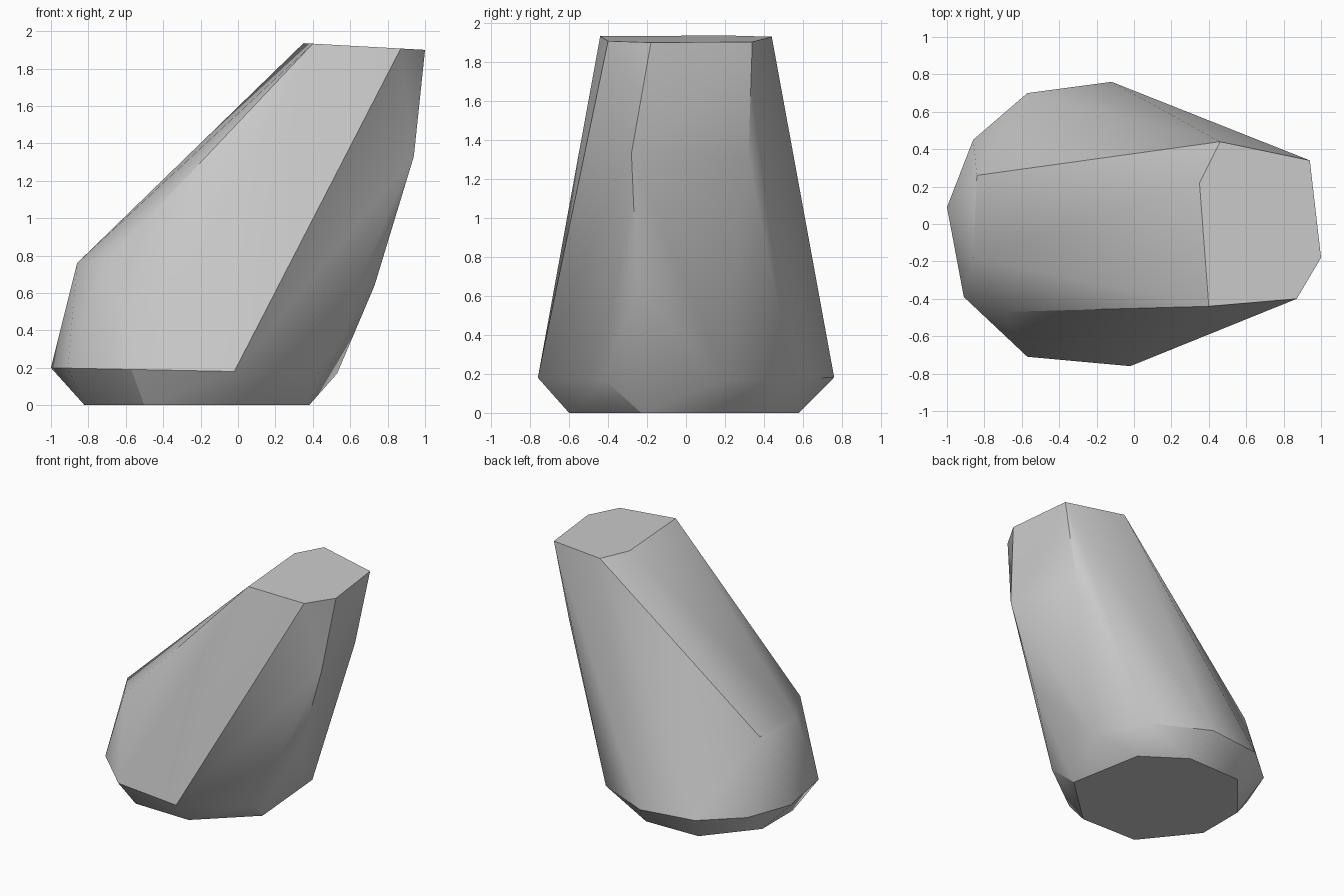
import bpy
import bmesh
from math import radians

default_cube = bpy.data.objects.get("Cube")
if default_cube:
    bpy.data.objects.remove(default_cube, do_unlink=True)


def make_material(name, colour):
    material = bpy.data.materials.new(name)
    material.use_nodes = True
    material.diffuse_color = colour
    shader = next(n for n in material.node_tree.nodes if n.type == "BSDF_PRINCIPLED")
    shader.inputs["Base Color"].default_value = colour
    return material


def tilted_ring(outline, height, slope):
    """Lift a flat outline onto a plane that tilts along x."""
    return [(x, y, height + slope * x) for x, y in outline]


def hull_object(name, points, material):
    """Wrap the points in a faceted shell and merge its flat areas."""
    bm = bmesh.new()
    for point in points:
        bm.verts.new(point)
    result = bmesh.ops.convex_hull(bm, input=bm.verts[:])
    loose = {v for v in result["geom_interior"] + result["geom_unused"]
             if isinstance(v, bmesh.types.BMVert)}
    bmesh.ops.delete(bm, geom=list(loose), context="VERTS")
    bmesh.ops.dissolve_limit(bm, angle_limit=radians(1),
                             verts=bm.verts[:], edges=bm.edges[:])
    bmesh.ops.recalc_face_normals(bm, faces=bm.faces[:])
    mesh = bpy.data.meshes.new(name)
    bm.to_mesh(mesh)
    bm.free()
    mesh.materials.append(material)
    obj = bpy.data.objects.new(name, mesh)
    bpy.context.scene.collection.objects.link(obj)
    return obj


# Flat underside
foot = [(.38, -.23), (.27, .36), (-.05, .58), (-.51, .57),
        (-.82, .2), (-.82, -.19), (-.5, -.59), (-.02, -.6)]

# Widest outline, just above the chamfered foot
waist = [(-.02, -.76), (.43, -.42), (.53, .19), (.33, .55), (-.12, .76),
         (-.57, .7), (-.86, .45), (-1, .09), (-.91, -.39), (-.57, -.71)]

# Shoulder and flank on the leaning side, bulges on the overhanging side
shoulder = [(-.69, -.47, .78), (-.86, -.18, .76), (-.84, .26, .77)]
flank = [(-.47, -.635, .48)]
overhang = [(.73, -.25, .64), (.94, -.28, 1.33), (.82, .32, 1.3)]

# Slightly tilted flat top
crown = [(.4, -.44), (.87, -.4), (1, -.18), (.94, .34), (.46, .44), (.35, .22)]

points = (tilted_ring(foot, 0, 0) + tilted_ring(waist, .18, -.02)
          + shoulder + flank + overhang + tilted_ring(crown, 1.955, -.055))

stone = hull_object("leaning_stone", points,
                    make_material("stone grey", (.6, .6, .6, 1)))

# Soft shading across shallow facets, crisp at the main ridges
bpy.ops.object.select_all(action="DESELECT")
stone.select_set(True)
bpy.context.view_layer.objects.active = stone
bpy.ops.object.shade_smooth_by_angle(angle=radians(30))
